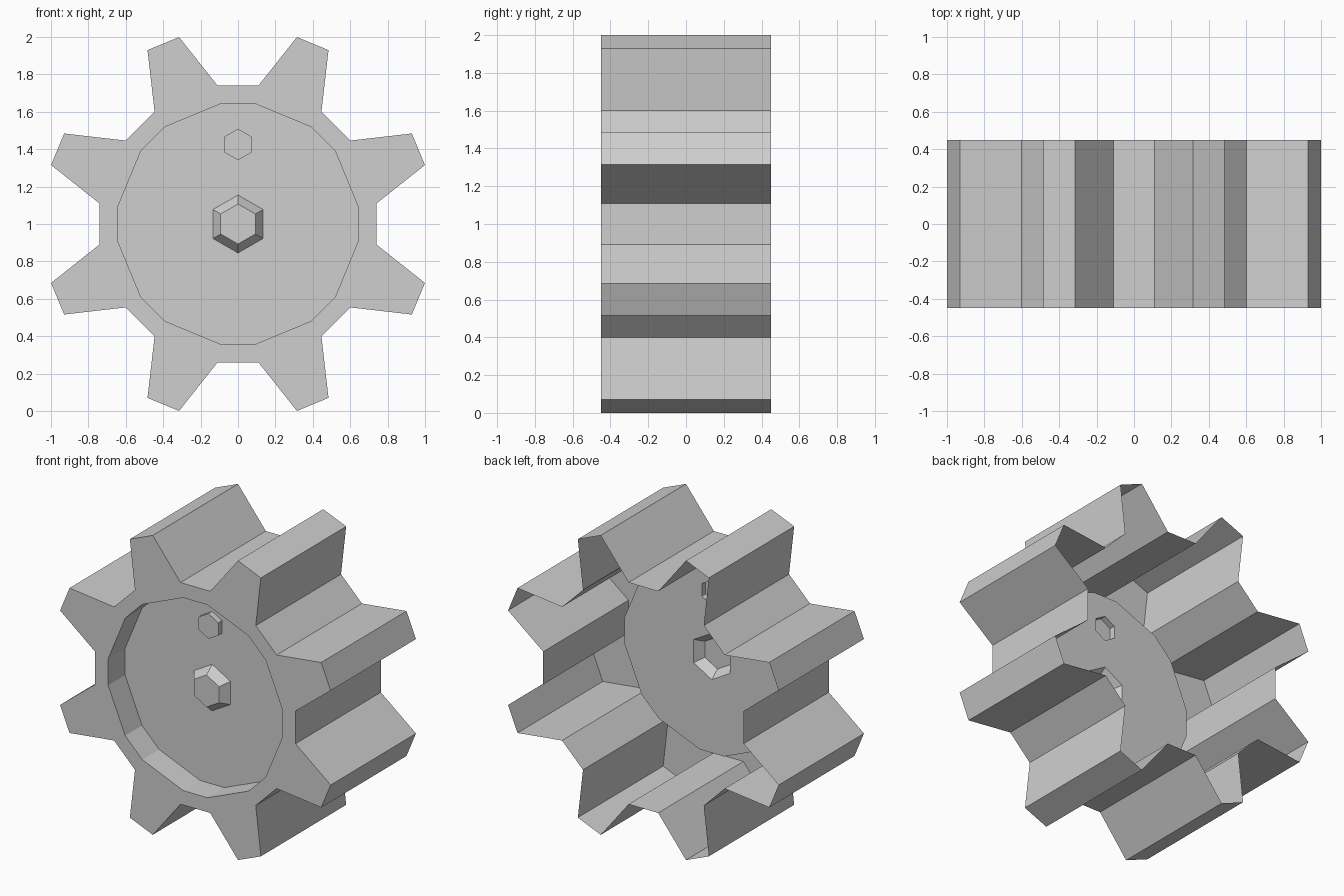
import bpy, bmesh
from math import sin, cos, radians

FRONT, BACK, FLOOR, MID = -0.45, 0.45, -0.272, 1.0
TEETH = 8

cube = bpy.data.objects.get("Cube")
if cube:
    bpy.data.objects.remove(cube)

grey = bpy.data.materials.new("light_grey")
grey.use_nodes = True
colour = (0.62, 0.62, 0.62, 1)
grey.diffuse_color = colour
grey.node_tree.nodes["Principled BSDF"].inputs["Base Color"].default_value = colour


def polar(angle, radius, y, z=MID):
    """Point at an angle measured clockwise from the top."""
    a = radians(angle)
    return (radius * sin(a), y, z + radius * cos(a))


def hexagon(radius, y, z):
    return [polar(60 * i, radius, y, z) for i in range(6)]


def paired_ring(radius, half_angle, y):
    """Two points per tooth gap, all the way round."""
    step = 360 / TEETH
    return [polar(step * k + s * half_angle, radius, y)
            for k in range(TEETH) for s in (-1, 1)]


def add_ring(bm, points):
    return [bm.verts.new(p) for p in points]


def bridge(bm, a, b):
    n = len(a)
    for i in range(n):
        j = (i + 1) % n
        bm.faces.new((a[i], a[j], b[j], b[i]))


def finish(bm, name):
    mesh = bpy.data.meshes.new(name)
    bm.to_mesh(mesh)
    bm.free()
    mesh.materials.append(grey)
    obj = bpy.data.objects.new(name, mesh)
    bpy.context.collection.objects.link(obj)
    return obj


# Toothed rim: thin shell, open at the back, with a sunken centre at the front
bm = bmesh.new()
lip = add_ring(bm, paired_ring(0.65, 7.9, FRONT))
well = add_ring(bm, paired_ring(0.65, 7.9, FLOOR))
root = add_ring(bm, paired_ring(0.748, 8.4, FRONT))
bridge(bm, well, lip)
bridge(bm, lip, root)
outline = []
for k in range(TEETH):
    middle = 360 / TEETH * (k + 0.5)
    left, right = root[2 * k + 1], root[(2 * k + 2) % len(root)]
    tips = add_ring(bm, [polar(middle + s * 5, 1.048, FRONT) for s in (-1, 1)])
    bm.faces.new((left, right, tips[1], tips[0]))
    outline += [left, *tips, right]
rear = add_ring(bm, [(v.co.x, BACK, v.co.z) for v in outline])
bridge(bm, outline, rear)
bmesh.ops.recalc_face_normals(bm, faces=bm.faces)
finish(bm, "toothed_rim")

# Hexagonal bosses pressed out of the centre plate, hollow behind
bosses = [("hub_boss", MID, 0.155, 0.107, 0.06),
          ("small_boss", 1.425, 0.084, 0.084, 0.04)]
for name, z, base_r, top_r, height in bosses:
    bm = bmesh.new()
    base = add_ring(bm, hexagon(base_r, FLOOR, z))
    top = add_ring(bm, hexagon(top_r, FLOOR - height, z))
    bridge(bm, base, top)
    cap = bm.faces.new(top)
    bmesh.ops.recalc_face_normals(bm, faces=bm.faces)
    cap.normal_update()
    if cap.normal.y > 0:
        bmesh.ops.reverse_faces(bm, faces=bm.faces)
    finish(bm, name)

# Centre plate with openings where the bosses sit
bm = bmesh.new()
loops = [paired_ring(0.65, 7.9, FLOOR)]
loops += [hexagon(base_r, FLOOR, z) for _, z, base_r, _, _ in bosses]
edges = []
for loop in loops:
    ring = add_ring(bm, loop)
    edges += [bm.edges.new((ring[i - 1], ring[i])) for i in range(len(ring))]
bmesh.ops.triangle_fill(bm, edges=edges, use_beauty=True, normal=(0, -1, 0))
for face in bm.faces:
    face.normal_update()
    if face.normal.y > 0:
        face.normal_flip()
finish(bm, "centre_plate")
